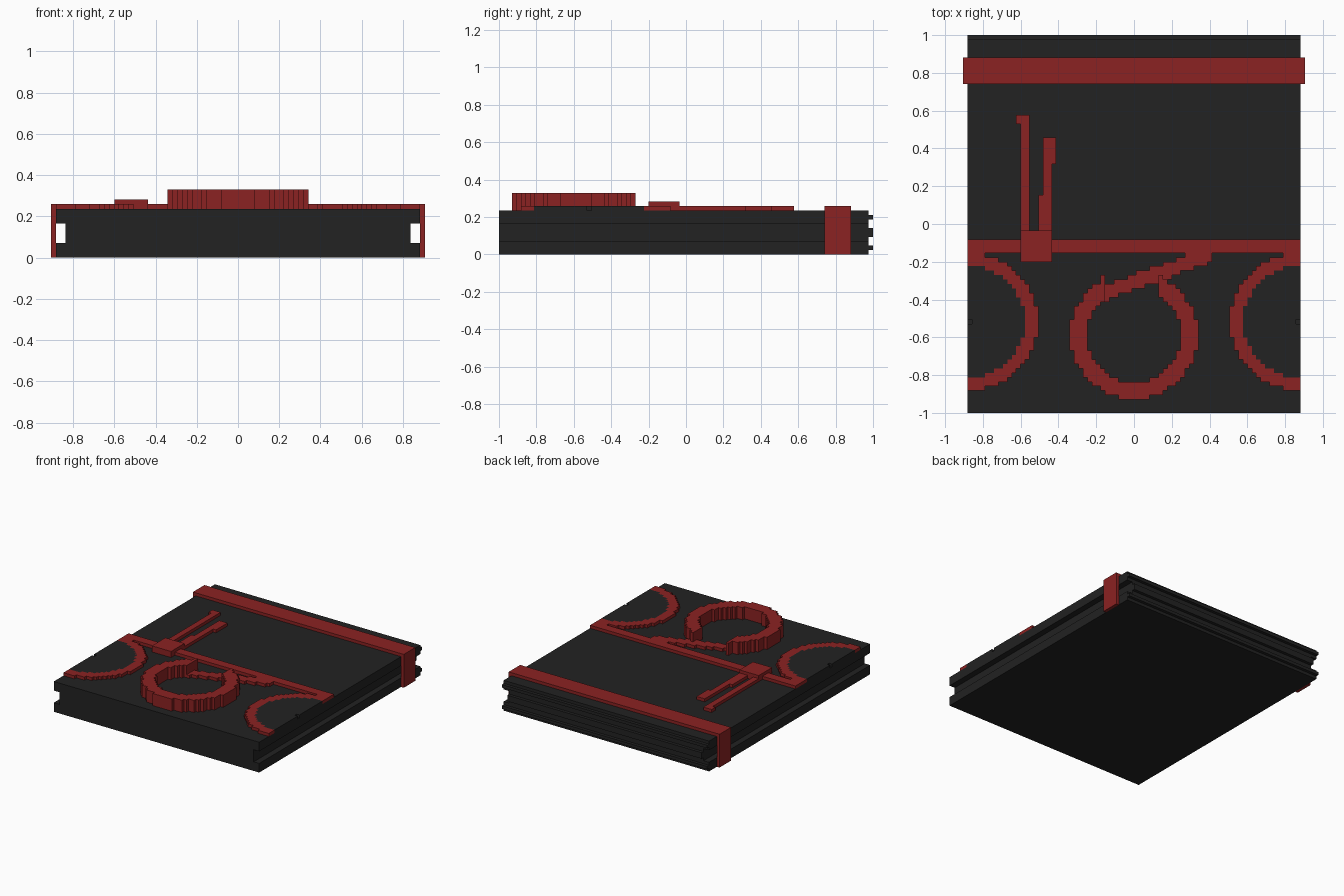
import bpy, bmesh

cube = bpy.data.objects.get("Cube")
if cube:
    bpy.data.objects.remove(cube)

NX, NY = 75, 85          # slab size in cells
V = 2 / NY               # cell size
TOP = 10                 # slab height in cells


def material(name, color):
    m = bpy.data.materials.new(name)
    m.use_nodes = True
    m.diffuse_color = color
    m.node_tree.nodes["Principled BSDF"].inputs["Base Color"].default_value = color
    return m


black = material("charcoal", (0.016, 0.016, 0.016, 1))
red = material("dark red", (0.26, 0.016, 0.016, 1))


def point(x, y, z):
    return ((x - NX / 2) * V, (y - NY / 2) * V, z * V)


def finish(name, bm, mat):
    bmesh.ops.recalc_face_normals(bm, faces=bm.faces)
    mesh = bpy.data.meshes.new(name)
    bm.to_mesh(mesh)
    bm.free()
    mesh.materials.append(mat)
    obj = bpy.data.objects.new(name, mesh)
    bpy.context.collection.objects.link(obj)
    return obj


def raise_faces(bm, height):
    out = bmesh.ops.extrude_face_region(bm, geom=bm.faces[:], use_keep_orig=True)
    verts = [g for g in out["geom"] if isinstance(g, bmesh.types.BMVert)]
    bmesh.ops.translate(bm, verts=verts, vec=(0, 0, height * V))


def block(name, xs, ys, zs, mat):
    """Box spanning whole cells."""
    bm = bmesh.new()
    corners = [(xs[0], ys[0]), (xs[1], ys[0]), (xs[1], ys[1]), (xs[0], ys[1])]
    bm.faces.new([bm.verts.new(point(x, y, zs[0])) for x, y in corners])
    raise_faces(bm, zs[1] - zs[0])
    return finish(name, bm, mat)


def stepped(name, rule, height, mat):
    """Raised plate made of every cell that satisfies the rule."""
    bm = bmesh.new()
    for i in range(NX):
        for j in range(NY):
            if rule(i, j):
                bm.faces.new([bm.verts.new(point(i + a, j + b, TOP))
                              for a, b in ((0, 0), (1, 0), (1, 1), (0, 1))])
    bmesh.ops.remove_doubles(bm, verts=bm.verts, dist=V / 10)
    raise_faces(bm, height)
    return finish(name, bm, mat)


# Slab: grooved side profile swept from front to back
half = [(0, 0), (0, 3), (2, 3), (2, 7), (0, 7), (0, TOP)]
profile = half + [(NX - x, z) for x, z in reversed(half)]
bm = bmesh.new()
ends = [[bm.verts.new(point(x, y, z)) for x, z in profile] for y in (0, NY - 1)]
for e in ends:
    bm.faces.new(e)
n = len(profile)
for k in range(n):
    m = (k + 1) % n
    bm.faces.new((ends[0][k], ends[0][m], ends[1][m], ends[1][k]))
finish("slab", bm, black)

# Ridges along the back edge
for name, inset, zs in (("lower", 0, (1, 2)), ("middle", 2, (4, 6)), ("upper", 0, (8, 9))):
    block(name + "_back_ridge", (inset, NX - inset), (NY - 1, NY), zs, black)

# Strap that wraps over the back and down both sides
block("strap_top", (-1, NX + 1), (74, 80), (TOP, TOP + 1), red)
for name, x in (("right", -1), ("left", NX)):
    block("strap_side_" + name, (x, x + 1), (74, 80), (0, TOP), red)

# Half discs at the sides: red rim, black infill with a tiny centre notch
for name, cx in (("right", 0), ("left", NX - 1)):
    def dist(i, j, cx=cx):
        return ((i - cx) ** 2 + (j - 20) ** 2) ** 0.5
    stepped("side_arc_" + name, lambda i, j: 12.5 < dist(i, j) < 15.4, 1, red)
    stepped("side_infill_" + name, lambda i, j: 0 < dist(i, j) <= 12.5, 1, black)


# Tall open ring
def in_ring(i, j):
    dx, dy = i - 37, j - 17
    if dy > 0 and -7 < dx < 6:
        return False
    return 10.6 < (dx * dx + dy * dy) ** 0.5 < 14.4 or (dx in (-7, 6) and dy == 13)


stepped("centre_ring", in_ring, 4, red)

# Slanted bar running from the ring up to the cross bar
stepped("slanted_bar",
        lambda i, j: 29 <= i < 55 and j < 36 and abs(j - 28.9 - 0.36 * (i - 37)) < 1.8,
        1, red)

# Cross bar, hub block and the two arms
block("cross_bar", (0, NX), (36, 39), (TOP, TOP + 1), red)
block("hub_block", (12, 19), (34, 41), (TOP, TOP + 2), red)
block("long_arm", (12, 14), (41, 67), (TOP, TOP + 1), red)
block("long_arm_tip", (11, 12), (65, 67), (TOP, TOP + 1), red)
block("short_arm", (17, 19), (41, 62), (TOP, TOP + 1), red)
block("short_arm_base", (16, 17), (41, 49), (TOP, TOP + 1), red)
block("short_arm_tip", (19, 20), (56, 62), (TOP, TOP + 1), red)
